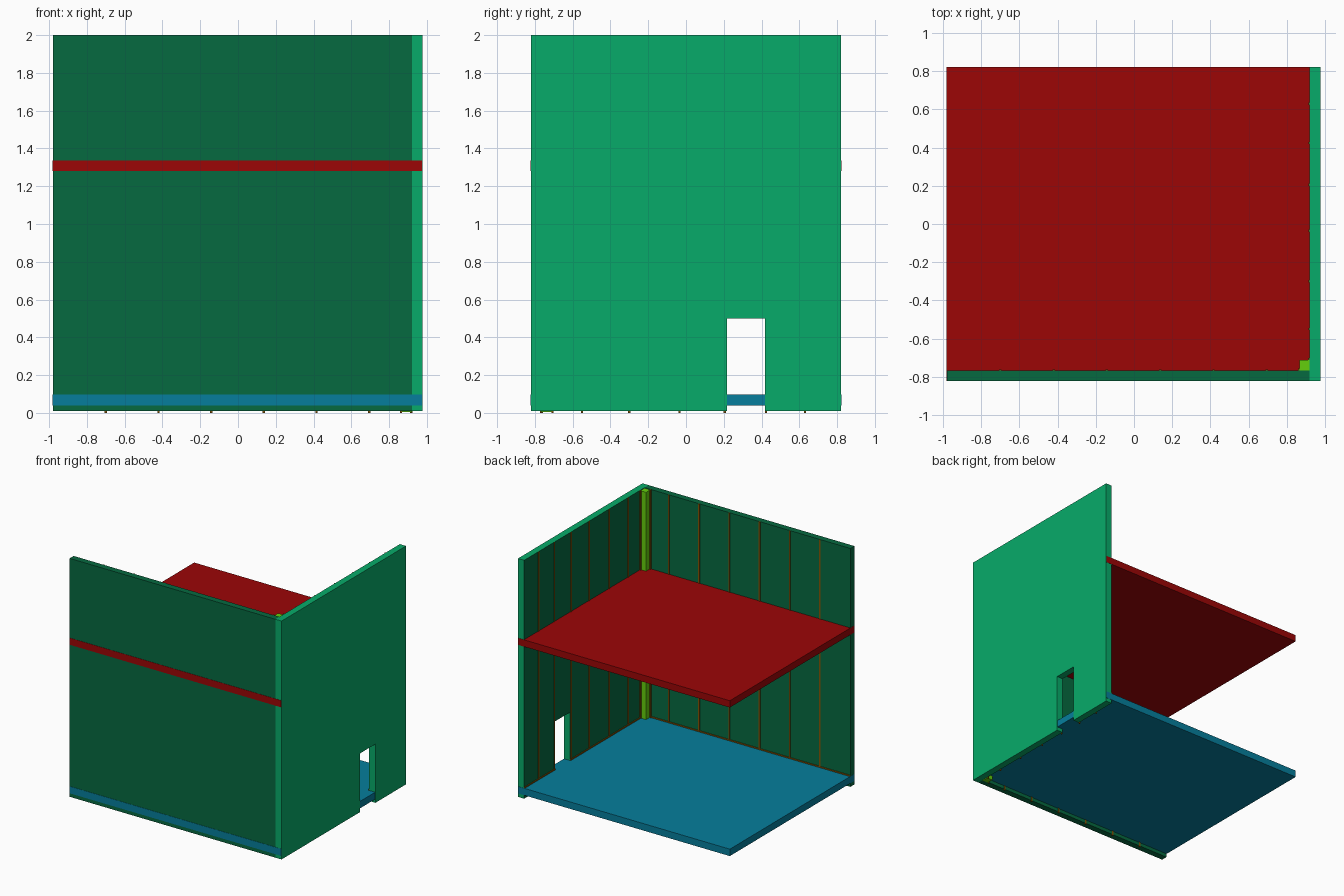
import bpy, bmesh

if "Cube" in bpy.data.objects:
    bpy.data.objects.remove(bpy.data.objects["Cube"])


def material(name, rgb):
    m = bpy.data.materials.new(name)
    m.diffuse_color = [(c / 255) ** 2.2 for c in rgb] + [1]
    m.use_nodes = True
    m.node_tree.nodes["Principled BSDF"].inputs["Base Color"].default_value = m.diffuse_color
    return m


DARK = material("dark_green", (14, 105, 66))
GREEN = material("bright_green", (16, 170, 105))
RED = material("red", (155, 14, 15))
BLUE = material("blue", (14, 125, 155))
LIME = material("lime", (100, 205, 20))
BROWN = material("brown", (130, 85, 15))


def prism(name, pts, x0, x1, *mats):
    """Extrude a (y, z) outline along x."""
    bm = bmesh.new()
    face = bm.faces.new([bm.verts.new((x0, y, z)) for y, z in pts])
    ext = bmesh.ops.extrude_face_region(bm, geom=[face])
    moved = [g for g in ext["geom"] if isinstance(g, bmesh.types.BMVert)]
    bmesh.ops.translate(bm, vec=(x1 - x0, 0, 0), verts=moved)
    bmesh.ops.recalc_face_normals(bm, faces=bm.faces)
    me = bpy.data.meshes.new(name)
    bm.to_mesh(me)
    bm.free()
    for m in mats:
        me.materials.append(m)
    ob = bpy.data.objects.new(name, me)
    bpy.context.collection.objects.link(ob)
    return ob


def box(name, x, y, z, mat):
    return prism(name, [(y[0], z[0]), (y[1], z[0]), (y[1], z[1]), (y[0], z[1])], *x, mat)


# Walls: plain front wall, right wall with a doorway and dark inner face
box("front_wall", (-0.98, 0.92), (-0.821, -0.768), (0.01, 2), DARK)
outline = [(-0.821, 0.01), (0.217, 0.01), (0.217, 0.5), (0.417, 0.5),
           (0.417, 0.01), (0.821, 0.01), (0.821, 2), (-0.821, 2)]
wall = prism("right_wall", outline, 0.92, 0.977, GREEN, DARK)
for p in wall.data.polygons:
    if p.normal.x < -0.9:
        p.material_index = 1

# Floor slabs running through the walls
box("lower_floor", (-0.981, 0.975), (-0.823, 0.823), (0.04, 0.098), BLUE)
box("upper_floor", (-0.981, 0.975), (-0.823, 0.823), (1.28, 1.337), RED)

# Corner post with trim strips at its sides
box("corner_post", (0.868, 0.92), (-0.768, -0.712), (0.005, 1.995), LIME)
box("post_trim_front", (0.858, 0.868), (-0.768, -0.758), (0, 2), BROWN)
box("post_trim_right", (0.91, 0.92), (-0.712, -0.702), (0, 2), BROWN)

# Thin battens over the panel joints
for i in range(6):
    x = -0.70 + 0.279 * i
    box("front_batten", (x - 0.006, x + 0.006), (-0.772, -0.763), (0, 2), BROWN)
for y in (0.63, 0.424, 0.205, -0.035, -0.3, -0.55):
    box("right_batten", (0.915, 0.924), (y - 0.006, y + 0.006), (0, 2), BROWN)

# Skirting along the lower floor, interrupted at the door
box("front_skirting", (-0.98, 0.868), (-0.77, -0.762), (0.09, 0.108), BROWN)
for y in ((-0.712, 0.217), (0.417, 0.82)):
    box("right_skirting", (0.914, 0.922), y, (0.09, 0.108), BROWN)
